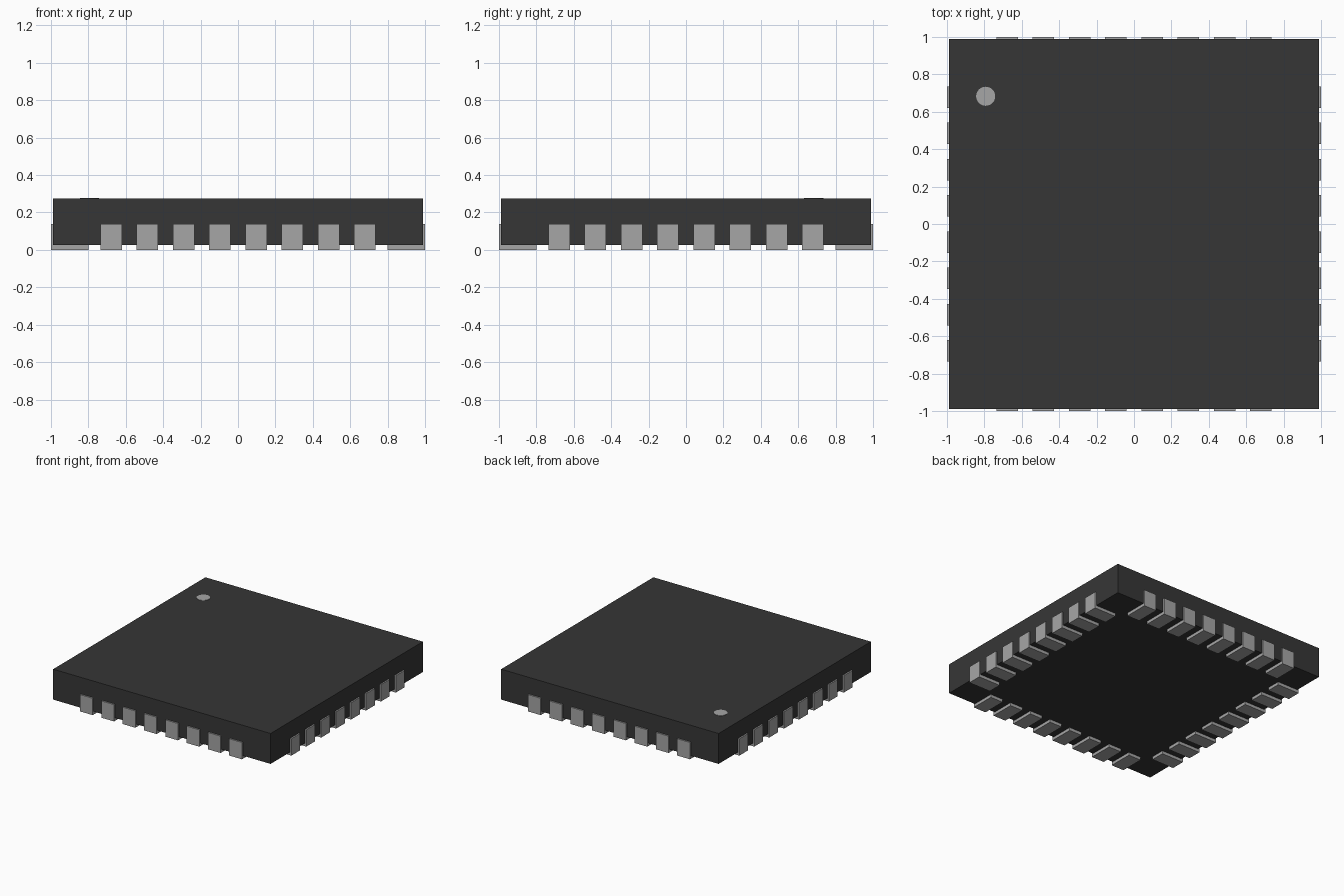
import bpy, bmesh, math
from mathutils import Matrix

cube = bpy.data.objects.get("Cube")
if cube:
    bpy.data.objects.remove(cube, do_unlink=True)


def material(name, rgb):
    m = bpy.data.materials.new(name)
    m.use_nodes = True
    m.diffuse_color = (*rgb, 1)
    m.node_tree.nodes["Principled BSDF"].inputs["Base Color"].default_value = (*rgb, 1)
    return m


BLACK = material("black plastic", (0.037, 0.037, 0.037))
METAL = material("grey metal", (0.38, 0.38, 0.38))


def add_object(name, bm, mat):
    bmesh.ops.recalc_face_normals(bm, faces=bm.faces)
    me = bpy.data.meshes.new(name)
    bm.to_mesh(me)
    bm.free()
    me.materials.append(mat)
    ob = bpy.data.objects.new(name, me)
    bpy.context.collection.objects.link(ob)
    return ob


HALF = 0.988                 # half width of the package
BOTTOM, TOP = 0.025, 0.275   # package underside and top
PAD_W, PITCH, COUNT = 0.115, 0.1937, 8

# Package body
bm = bmesh.new()
bmesh.ops.create_cube(bm, size=1, matrix=Matrix.Translation((0, 0, (BOTTOM + TOP) / 2))
                      @ Matrix.Diagonal((2 * HALF, 2 * HALF, TOP - BOTTOM, 1)))
add_object("package_body", bm, BLACK)

# L-shaped contact wrapping the lower edge: (outward distance, height)
PROFILE = [(0.80, 0), (1.0, 0), (1.0, 0.138), (HALF, 0.138), (HALF, BOTTOM), (0.80, BOTTOM)]
bm = bmesh.new()
face = bm.faces.new([bm.verts.new((-PAD_W / 2, -d, z)) for d, z in PROFILE])
ext = bmesh.ops.extrude_face_region(bm, geom=[face])
bmesh.ops.translate(bm, vec=(PAD_W, 0, 0),
                    verts=[g for g in ext["geom"] if isinstance(g, bmesh.types.BMVert)])
first = add_object("contact", bm, METAL)
pad_mesh = first.data
bpy.data.objects.remove(first)

# Eight contacts along each of the four sides
for side, turn in (("front", 0), ("left", 90), ("back", 180), ("right", 270)):
    for i in range(COUNT):
        ob = bpy.data.objects.new(f"{side}_contact_{i + 1}", pad_mesh)
        ob.matrix_world = (Matrix.Rotation(math.radians(turn), 4, "Z")
                           @ Matrix.Translation(((i - (COUNT - 1) / 2) * PITCH, 0, 0)))
        bpy.context.collection.objects.link(ob)

# Round orientation mark on the top
bm = bmesh.new()
bmesh.ops.create_cone(bm, cap_ends=True, segments=32, radius1=0.051, radius2=0.051, depth=0.006,
                      matrix=Matrix.Translation((-0.793, 0.683, TOP)))
add_object("orientation_mark", bm, METAL)
